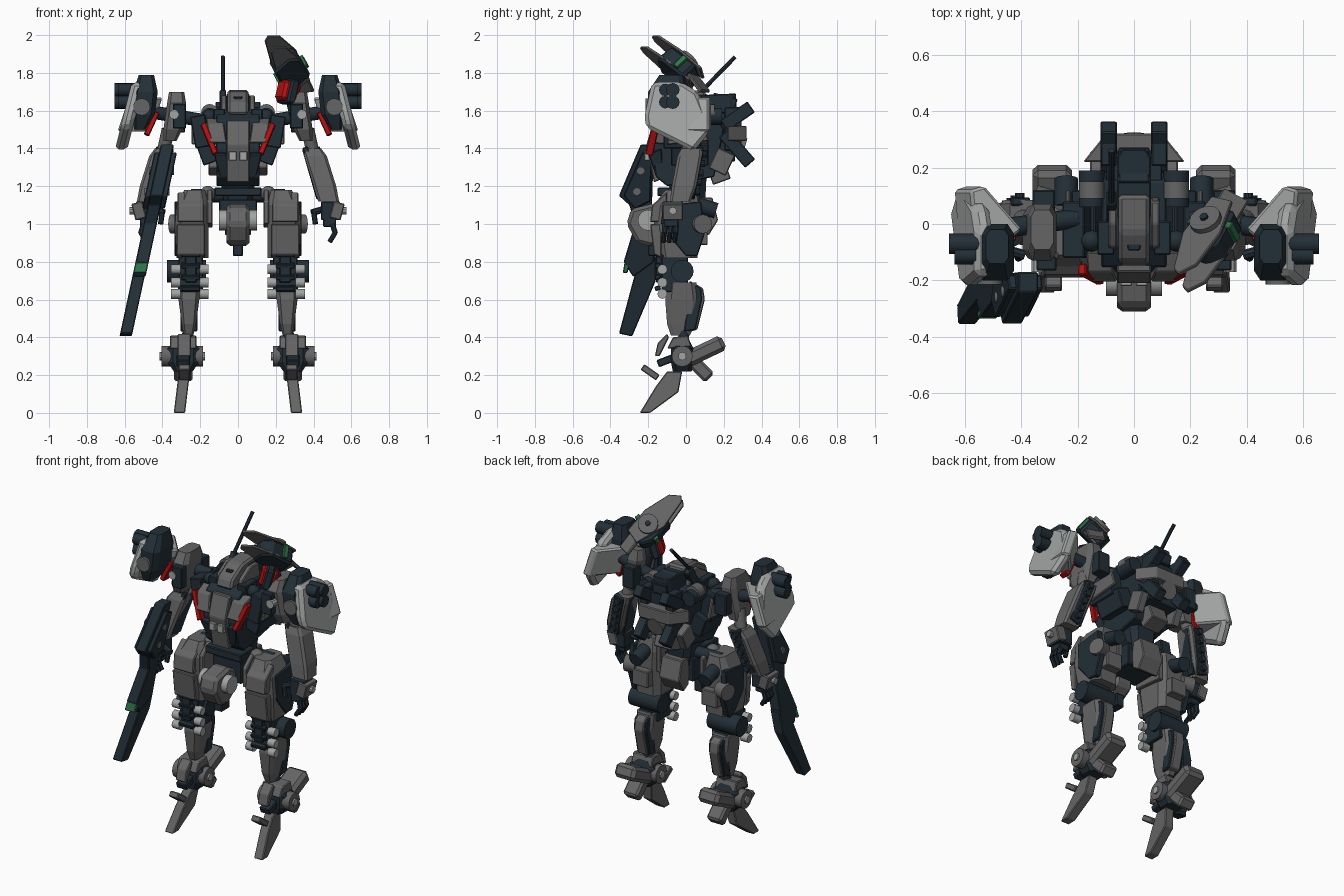
import bpy, bmesh, math
from mathutils import Matrix, Vector

if "Cube" in bpy.data.objects:
    bpy.data.objects.remove(bpy.data.objects["Cube"])

def mat(name, *rgb):
    m = bpy.data.materials.new(name)
    m.diffuse_color = (*rgb, 1)
    m.use_nodes = True
    m.node_tree.nodes["Principled BSDF"].inputs["Base Color"].default_value = m.diffuse_color
    return m

DARK = mat("dark_slate", .016, .028, .038)
GREY = mat("mid_grey", .13, .13, .13)
LIGHT = mat("light_grey", .36, .37, .37)
RED = mat("red", .45, .006, .006)
GREEN = mat("green", .03, .18, .07)

def add(name, bm, m, mirror=False, bevel=0.0, smooth=False):
    bmesh.ops.recalc_face_normals(bm, faces=bm.faces)
    if bevel:
        bmesh.ops.bevel(bm, geom=bm.edges[:], offset=bevel, segments=1, affect='EDGES', clamp_overlap=True)
    for s in ((1, -1) if mirror else (1,)):
        if s < 0:
            bmesh.ops.scale(bm, vec=(-1, 1, 1), verts=bm.verts)
            bmesh.ops.reverse_faces(bm, faces=bm.faces)
        me = bpy.data.meshes.new(name)
        bm.to_mesh(me)
        me.materials.append(m)
        if smooth:
            me.shade_smooth()
            me.set_sharp_from_angle(angle=math.radians(35))
        side = ("_left" if s > 0 else "_right") if mirror else ""
        bpy.context.collection.objects.link(bpy.data.objects.new(name + side, me))
    bm.free()

def box(name, c, size, m=GREY, rot=(0, 0, 0), bevel=.005, mirror=False):
    bm = bmesh.new()
    R = Matrix.Rotation(math.radians(rot[2]), 4, 'Z') @ Matrix.Rotation(math.radians(rot[1]), 4, 'Y') @ Matrix.Rotation(math.radians(rot[0]), 4, 'X')
    bmesh.ops.create_cube(bm, size=1, matrix=Matrix.Translation(c) @ R @ Matrix.Diagonal((*size, 1)))
    add(name, bm, m, mirror, bevel)

def frame(o, d, n):
    # local X runs along d, local Z along n
    d = Vector(d).normalized()
    n = Vector(n)
    n = (n - n.dot(d) * d).normalized()
    M = Matrix((d, n.cross(d), n)).transposed().to_4x4()
    M.translation = o
    return M

def beam(name, a, b, w, t, m=GREY, n=(1, 0, 0), mirror=False, bevel=.005):
    # box from a to b, t thick along n and w wide across it
    a, b = Vector(a), Vector(b)
    bm = bmesh.new()
    bmesh.ops.create_cube(bm, size=1, matrix=frame((a + b) / 2, b - a, n) @ Matrix.Diagonal(((b - a).length, w, t, 1)))
    add(name, bm, m, mirror, bevel)

def rod(name, a, b, r, m=GREY, r2=None, n=16, mirror=False):
    a, b = Vector(a), Vector(b)
    bm = bmesh.new()
    M = Matrix.Translation((a + b) / 2) @ (b - a).to_track_quat('Z', 'Y').to_matrix().to_4x4()
    bmesh.ops.create_cone(bm, cap_ends=True, segments=n, radius1=r, radius2=r if r2 is None else r2, depth=(b - a).length, matrix=M)
    add(name, bm, m, mirror, smooth=True)

def ball(name, c, r, m=LIGHT, mirror=False):
    bm = bmesh.new()
    bmesh.ops.create_uvsphere(bm, u_segments=14, v_segments=8, radius=r, matrix=Matrix.Translation(c))
    add(name, bm, m, mirror, smooth=True)

def prism(name, pts, lo, hi, m=GREY, M=None, shear=0, z0=0, bevel=.005, mirror=False):
    # side profile (y, z) extruded along x and sheared in x with height, or (x, y) in frame M
    bm = bmesh.new()
    rings = []
    for h in (lo, hi):
        ps = [M @ Vector((u, v, h)) if M else Vector((h + shear * (v - z0), u, v)) for u, v in pts]
        rings.append([bm.verts.new(p) for p in ps])
    bm.faces.new(rings[0])
    bm.faces.new(rings[1])
    for i in range(len(pts)):
        j = (i + 1) % len(pts)
        bm.faces.new((rings[0][i], rings[0][j], rings[1][j], rings[1][i]))
    add(name, bm, m, mirror, bevel)

def loft(name, secs, m=GREY, c=.35, mirror=False):
    # chamfered rectangles (z, cx, cy, half x, half y) joined upward
    bm = bmesh.new()
    k = 1 - c
    o = ((1, k), (k, 1), (-k, 1), (-1, k), (-1, -k), (-k, -1), (k, -1), (1, -k))
    R = [[bm.verts.new((cx + u * hx, cy + v * hy, z)) for u, v in o] for z, cx, cy, hx, hy in secs]
    for A, B in zip(R, R[1:]):
        for i in range(8):
            bm.faces.new((A[i], A[i - 1], B[i - 1], B[i]))
    bm.faces.new(R[0])
    bm.faces.new(R[-1])
    add(name, bm, m, mirror)

# Feet and ankles
prism("toe", [(-.245, 0), (-.19, 0), (-.04, .11), (-.02, .22), (-.1, .22), (-.16, .14)], .28, .34, GREY, shear=-.12, mirror=True)
box("toe_guard", (.285, -.19, .215), (.06, .1, .035), GREY, (-35, 0, 0), mirror=True)
prism("instep_fin", [(-.165, .3), (-.14, .3), (-.09, .4), (-.1, .42), (-.15, .37)], .25, .32, GREY, mirror=True)
beam("instep_link", (.29, -.15, .26), (.29, -.02, .31), .04, .07, DARK, mirror=True)
loft("ankle_block", [(.22, .29, -.02, .05, .05), (.27, .29, -.02, .085, .06), (.34, .29, -.02, .085, .06), (.38, .285, -.02, .05, .04)], DARK, mirror=True)
prism("ankle_cap", [(-.1, .34), (-.07, .4), (.01, .41), (.03, .35)], .22, .36, GREY, mirror=True)
rod("ankle_disc", (.185, -.02, .3), (.405, -.02, .3), .055, GREY, mirror=True)
rod("ankle_hub", (.175, -.02, .3), (.415, -.02, .3), .022, LIGHT, n=10, mirror=True)
beam("heel_spur", (.29, .0, .28), (.29, .2, .375), .085, .14, GREY, mirror=True, bevel=.02)
beam("heel_pad", (.29, .03, .28), (.29, .125, .185), .07, .1, GREY, mirror=True, bevel=.012)
rod("ankle_shaft", (.275, -.02, .36), (.26, 0, .48), .028, DARK, mirror=True)

# Shins and knees
loft("shin", [(.41, .262, -.03, .025, .05), (.47, .26, -.025, .038, .075), (.6, .26, -.02, .055, .09), (.69, .26, -.02, .06, .075)], GREY, mirror=True)
prism("calf_side_shell", [(-.01, .43), (.05, .44), (.085, .6), (.08, .66), (.02, .7)], .215, .305, DARK, mirror=True)
prism("calf_rear_panel", [(.02, .43), (.06, .44), (.1, .6), (.09, .66), (.04, .69)], .228, .292, GREY, mirror=True)
box("knee_block", (.25, -.06, .74), (.13, .14, .2), DARK, mirror=True)
rod("knee_axle", (.17, -.02, .75), (.375, -.02, .75), .06, DARK, mirror=True)
box("knee_bracket", (.25, -.14, .76), (.06, .04, .14), DARK, mirror=True)
for z in (.63, .69, .76):
    for x in (.175, .325):
        rod("knee_knob", (x - .02, -.125, z), (x + .03, -.125, z), .026, LIGHT, n=12, mirror=True)
for z in (.66, .72, .78, .84):
    box("knee_rib", (.25, -.15, z), (.1, .03, .025), DARK, (20, 0, 0), .004, True)

# Thighs and hips
loft("thigh", [(.82, .24, -.04, .085, .1), (.98, .245, -.05, .09, .12), (1.1, .24, -.05, .085, .12), (1.18, .23, -.03, .055, .08)], GREY, mirror=True)
prism("thigh_front_plate", [(-.13, .82), (-.17, .84), (-.19, 1.0), (-.13, 1.0)], .175, .325, GREY, mirror=True)
prism("thigh_upper_plate", [(-.1, 1.01), (-.19, 1.01), (-.18, 1.1), (-.1, 1.17)], .18, .32, GREY, mirror=True)
prism("thigh_inner_plate", [(-.15, 1.0), (-.15, 1.12), (-.08, 1.18), (.06, 1.15), (.06, .98)], .135, .165, GREY, mirror=True)
prism("thigh_outer_frame", [(.0, .83), (-.1, .95), (-.1, 1.1), (.08, 1.12), (.1, .95), (.06, .83)], .3, .337, DARK, mirror=True)
rod("hip_disc", (.29, .07, 1.0), (.355, .09, 1.0), .05, GREY, mirror=True)
rod("thigh_booster", (.24, .06, 1.1), (.24, .16, 1.07), .042, DARK, mirror=True)
box("thigh_rear_block", (.24, .08, .94), (.11, .07, .1), GREY, mirror=True)
rod("hip_axle", (-.25, 0, 1.15), (.25, 0, 1.15), .035, DARK)
ball("hip_ball", (.16, -.04, 1.16), .042, GREY, mirror=True)

# Pelvis
prism("pelvis_front", [(-.315, 1.0), (-.29, 1.08), (-.17, 1.11), (-.08, 1.06), (-.08, .95), (-.18, .88), (-.26, .9)], -.06, .06, GREY, bevel=.018)
rod("pelvis_disc", (-.1, -.2, 1.02), (.1, -.2, 1.02), .055, LIGHT)
box("pelvis_core", (0, -.02, 1.06), (.2, .18, .14), DARK)
box("pelvis_lower_block", (0, -.16, .87), (.055, .08, .08), DARK)
box("waist_bar", (0, -.08, 1.17), (.25, .14, .045), DARK)
loft("waist", [(1.08, 0, .02, .07, .08), (1.28, 0, 0, .1, .11)], DARK)
prism("rear_skirt", [(.06, 1.14), (.14, 1.14), (.17, 1.02), (.12, .94), (.07, .97)], -.07, .07, GREY)

# Torso
prism("chest_core", [(-.18, 1.4), (-.15, 1.55), (-.08, 1.6), (.15, 1.6), (.2, 1.5), (.15, 1.25), (-.1, 1.2), (-.16, 1.25)], -.115, .115, DARK)
prism("chest_center", [(-.21, 1.42), (-.17, 1.55), (-.1, 1.55), (-.1, 1.25), (-.17, 1.22)], -.06, .06, GREY)
box("chest_lamp", (.028, -.205, 1.36), (.042, .03, .05), LIGHT, bevel=.004, mirror=True)
prism("chest_panel", [(-.205, 1.43), (-.17, 1.53), (-.1, 1.56), (-.08, 1.42)], .06, .15, GREY, shear=.15, z0=1.43, mirror=True)
prism("chest_lower_panel", [(-.2, 1.37), (-.13, 1.4), (-.12, 1.26), (-.16, 1.25)], .065, .13, DARK, shear=.25, z0=1.38, mirror=True)
beam("red_stripe", (.12, -.195, 1.37), (.185, -.16, 1.53), .03, .04, RED, (0, -1, .2), True, .004)
box("side_intake", (.2, -.02, 1.49), (.08, .2, .17), DARK, (0, 10, 0), mirror=True)
box("side_rib", (.16, .02, 1.38), (.09, .2, .12), DARK, (0, 20, 0), mirror=True)
prism("side_panel", [(-.1, 1.42), (-.08, 1.54), (.08, 1.56), (.12, 1.44)], .225, .245, GREY, mirror=True)
rod("collar_tank", (.15, .06, 1.57), (.15, .19, 1.57), .045, DARK, mirror=True)
rod("collar_tank_cap", (.15, .09, 1.59), (.15, .15, 1.59), .045, GREY, mirror=True)
ball("collar_ball", (.15, -.06, 1.57), .038, DARK, mirror=True)
box("collar_block", (.1, -.05, 1.58), (.06, .12, .06), DARK, mirror=True)

# Cockpit and antenna
prism("cockpit_hull", [(-.13, .02), (.0, .06), (.2, .06), (.23, .04), (.23, -.04), (.2, -.06), (.0, -.06), (-.13, -.02)], 0, .1, DARK,
      frame((0, .04, 1.58), (0, 1, .05), (0, 0, 1)))
prism("cockpit_nose", [(-.15, 1.58), (-.13, 1.64), (-.03, 1.7), (.1, 1.71), (.12, 1.6)], -.055, .055, GREY, bevel=.012)
prism("cockpit_cheek", [(-.1, 1.56), (-.08, 1.63), (0, 1.68), (.08, 1.68), (.1, 1.56)], .06, .09, GREY, mirror=True)
box("spine_block", (0, .2, 1.64), (.11, .13, .08), DARK, (-15, 0, 0))
rod("antenna", (-.08, .06, 1.68), (-.08, .26, 1.885), .011, DARK, n=8)
box("antenna_base", (-.08, .06, 1.64), (.035, .06, .13), DARK, (-30, 0, 0))

# Backpack
box("backpack", (0, .2, 1.46), (.2, .12, .26), DARK)
prism("backpack_plate", [(-.18, 0), (-.1, .1), (.1, .1), (.18, 0)], -.04, .04, GREY, frame((0, .22, 1.48), (1, 0, 0), (0, 0, 1)))
for z, y2, z2 in ((1.52, .345, 1.62), (1.48, .34, 1.32)):
    beam("thruster_arm", (.09, .2, z), (.09, y2, z2), .07, .058, DARK, mirror=True)
beam("thruster_block", (.09, .25, 1.39), (.09, .25, 1.62), .09, .055, DARK, mirror=True)
rod("thruster_nozzle", (0, .24, 1.42), (0, .31, 1.4), .04, GREY, .055)
box("backpack_lower", (0, .17, 1.28), (.12, .1, .12), GREY, (20, 0, 0))
box("backpack_side_fin", (.13, .19, 1.33), (.05, .1, .12), GREY, (-25, 0, 0), mirror=True)

# Shoulders
rod("shoulder_axle", (.2, .02, 1.55), (.5, -.02, 1.6), .035, DARK, mirror=True)
loft("shoulder_block", [(1.44, .36, -.02, .035, .07), (1.5, .345, -.03, .05, .09), (1.64, .325, -.03, .05, .1), (1.7, .325, -.02, .04, .07)], GREY, mirror=True)
box("shoulder_rear", (.32, .08, 1.55), (.08, .08, .13), DARK, mirror=True)
box("shoulder_front", (.31, -.14, 1.57), (.07, .05, .13), DARK, mirror=True)
rod("shoulder_pin", (.34, -.17, 1.58), (.34, -.12, 1.58), .025, LIGHT, n=10, mirror=True)
shell = [(-.22, 1.57), (-.18, 1.75), (-.02, 1.75), (.06, 1.7), (.13, 1.53), (.12, 1.48), (.04, 1.385), (-.21, 1.51)]
prism("shoulder_shell", shell, .565, .63, LIGHT, shear=-.25, z0=1.48, bevel=.02, mirror=True)
slant = Matrix.Translation((0, 0, 1.56)) @ Matrix(((1, 0, -.33, 0), (0, 1, 0, 0), (0, 0, 1, 0), (0, 0, 0, 1)))
prism("shoulder_shell_inner", [(.43, -.02), (.565, .135), (.615, .12), (.6, -.05), (.53, -.1)], -.07, .11, LIGHT, slant, bevel=.01, mirror=True)
loft("shoulder_housing", [(1.5, .52, -.11, .03, .06), (1.58, .5, -.1, .06, .1), (1.7, .49, -.1, .065, .1), (1.79, .485, -.08, .04, .06)], DARK, mirror=True)
beam("shoulder_red_edge", (.43, -.03, 1.59), (.485, -.04, 1.47), .03, .06, RED, (0, 1, 0), True, .005)
for z in (1.645, 1.71):
    rod("shoulder_knob", (.54, -.07, z), (.655, -.07, z), .036, DARK, n=12, mirror=True)
    rod("shoulder_knob_rear", (.56, -.11, z), (.635, -.11, z), .033, DARK, n=12, mirror=True)
rod("shoulder_disc", (.51, -.215, 1.62), (.51, -.15, 1.62), .045, GREY, mirror=True)

# Arms
rod("elbow_link", (.37, 0, 1.5), (.4, .02, 1.36), .035, GREY, mirror=True)
loft("forearm", [(1.12, .48, -.03, .055, .055), (1.2, .46, -.01, .06, .065), (1.36, .41, .02, .06, .065), (1.4, .39, .03, .05, .055)], GREY, .22, True)
beam("forearm_side_frame", (.355, .02, 1.4), (.43, -.02, 1.14), .1, .03, DARK, mirror=True)
beam("forearm_rear_rail", (.4, .08, 1.4), (.475, .03, 1.14), .07, .03, DARK, (0, 1, 0), True)
for i in range(5):
    p = Vector((.405 + .015 * i, .085 - .009 * i, 1.37 - .05 * i))
    rod("forearm_stud", p, p + Vector((0, .025, 0)), .018, DARK, n=10, mirror=True)
box("wrist", (.49, -.07, 1.07), (.1, .1, .1), DARK, mirror=True)
box("hand_guard", (.525, -.07, 1.07), (.06, .11, .09), GREY, (0, 15, 0), mirror=True)
rod("hand_guard_pin", (.54, -.07, 1.07), (.575, -.07, 1.07), .02, LIGHT, n=10, mirror=True)
box("palm", (.485, -.08, 1.01), (.07, .08, .05), DARK, mirror=True)
for i in range(3):
    y = -.11 + .03 * i
    rod("finger", (.5, y, 1.0), (.515, y - .005, .95), .015, DARK, n=8, mirror=True)
    rod("fingertip", (.515, y - .005, .955), (.485, y - .01, .905), .013, DARK, n=8, mirror=True)
rod("thumb", (.46, -.09, 1.08), (.39, -.11, 1.06), .018, DARK, n=8, mirror=True)
rod("thumb_tip", (.4, -.11, 1.07), (.41, -.12, 1.0), .014, DARK, n=8, mirror=True)

# Long gun at the right side
S = dict(shear=.215, z0=1.3)
prism("gun_body", [(-.17, 1.42), (-.24, 1.42), (-.3, 1.28), (-.355, 1.15), (-.3, 1.1), (-.27, 1.0), (-.33, .8), (-.28, .72), (-.17, .8), (-.18, 1.1)], -.435, -.365, DARK, **S)
prism("gun_side_plate", [(-.18, 1.36), (-.23, 1.38), (-.33, 1.15), (-.27, 1.08), (-.19, 1.12)], -.46, -.34, DARK, **S)
prism("gun_barrel", [(-.355, .42), (-.285, .405), (-.16, .7), (-.16, .83), (-.24, .84), (-.28, .7)], -.435, -.37, DARK, **S)
prism("gun_sight", [(-.335, .74), (-.31, .74), (-.3, .78), (-.325, .8)], -.435, -.365, GREEN, **S)
for y, z in ((-.24, 1.28), (-.26, 1.17)):
    x = -.4 + .215 * (z - 1.3)
    rod("gun_bolt", (x - .066, y, z), (x + .066, y, z), .02, GREY, n=12)
beam("gun_grip", (-.47, -.08, 1.06), (-.45, -.22, 1.08), .05, .04, DARK)

# Sensor pod on the left shoulder
rod("pod_neck", (.32, -.02, 1.55), (.27, -.05, 1.74), .04, DARK)
box("pod_red_collar", (.265, -.07, 1.7), (.1, .1, .11), RED, (0, 15, 30), .015)
box("pod_collar_band", (.265, -.07, 1.7), (.05, .13, .13), DARK, (0, 15, 30), .01)
d, n = (-.435, -.725, .53), (-.35, .67, .65)
P = frame((.27, -.05, 1.83), d, n)
prism("pod_body", [(-.13, -.06), (-.1, .07), (.06, .08), (.1, .03), (.08, -.07), (-.06, -.09)], -.05, .05, DARK, P, bevel=.012)
for name, lo, hi in (("pod_upper_blade", .05, .065), ("pod_lower_blade", -.04, -.025)):
    prism(name, [(-.14, -.04), (-.13, .05), (.02, .08), (.18, .06), (.23, .01), (.21, -.02), (.04, -.07)], lo, hi, GREY, P, bevel=.003)
prism("pod_green_band", [(-.05, -.095), (-.05, .09), (-.02, .09), (-.02, -.095)], -.035, .045, GREEN, P, bevel=.003)
rod("pod_disc", P @ Vector((-.02, 0, .05)), P @ Vector((-.02, 0, .085)), .058, GREY)
rod("pod_disc_hub", P @ Vector((-.02, 0, .08)), P @ Vector((-.02, 0, .095)), .015, DARK, n=10)
beam("pod_tail_plate", (.3, .0, 1.83), (.36, .1, 1.7), .1, .02, GREY, (.3, .6, .5))
